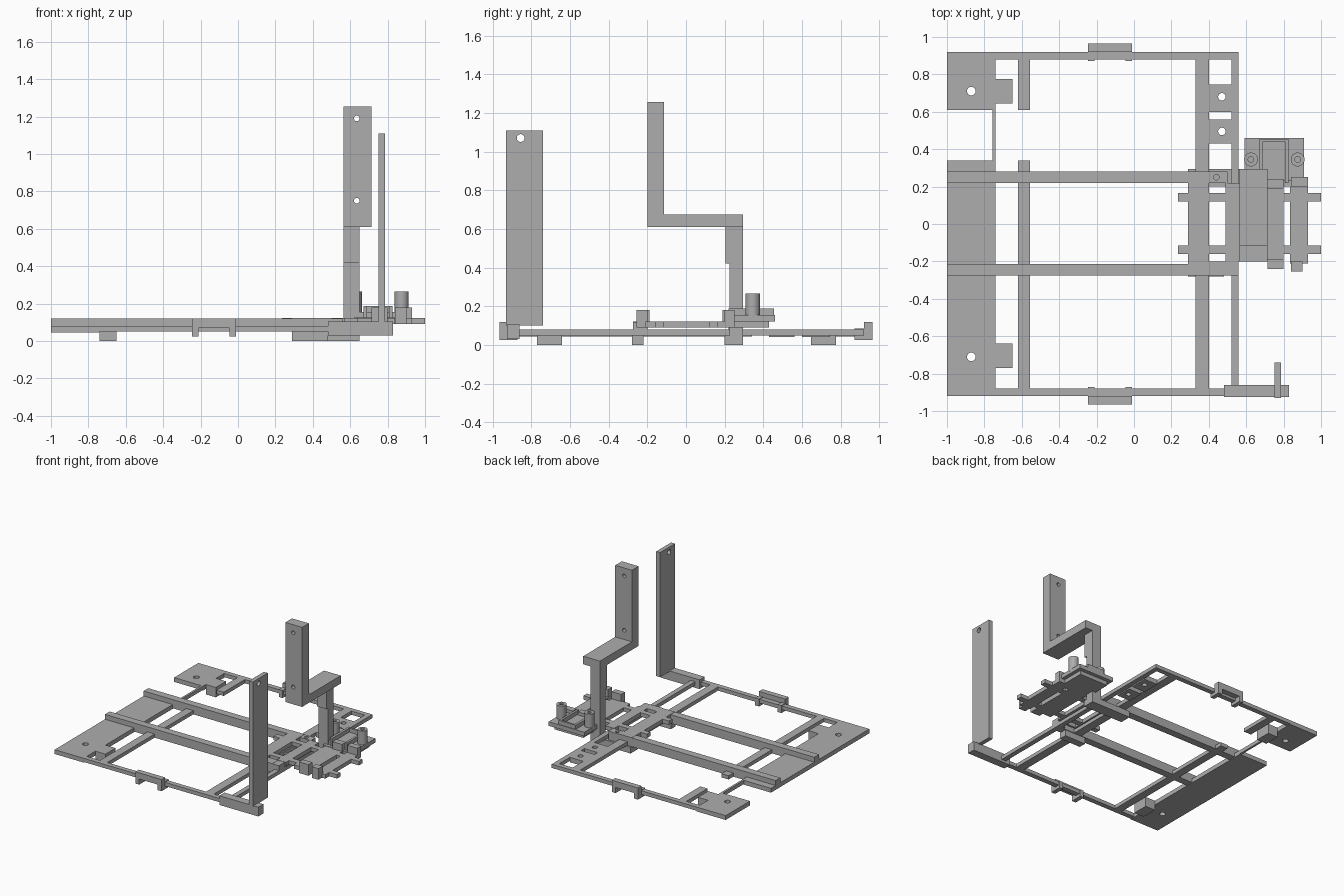
import bpy
from mathutils import Vector

cube = bpy.data.objects.get("Cube")
if cube:
    bpy.data.objects.remove(cube, do_unlink=True)

grey = bpy.data.materials.new("plain grey")
grey.use_nodes = True
tone = (0.42, 0.42, 0.42, 1)
grey.diffuse_color = tone
next(n for n in grey.node_tree.nodes
     if n.type == 'BSDF_PRINCIPLED').inputs["Base Color"].default_value = tone


def box(name, x, y, z):
    """Box from ranges along each axis."""
    bpy.ops.mesh.primitive_cube_add(size=1)
    ob = bpy.context.object
    ob.name = name
    lo, hi = Vector((x[0], y[0], z[0])), Vector((x[1], y[1], z[1]))
    for v in ob.data.vertices:
        v.co = Vector([(lo[i] + hi[i]) / 2 + v.co[i] * (hi[i] - lo[i]) for i in range(3)])
    ob.data.materials.append(grey)
    return ob


def rod(name, at, radius, depth, axis='Z'):
    turn = {'X': (0, 1.5708, 0), 'Y': (1.5708, 0, 0), 'Z': (0, 0, 0)}[axis]
    bpy.ops.mesh.primitive_cylinder_add(vertices=32, radius=radius, depth=depth,
                                        location=at, rotation=turn)
    ob = bpy.context.object
    ob.name = name
    ob.data.materials.append(grey)
    return ob


def drill(ob, at, radius, axis='Z', depth=0.4):
    """Cut a round hole through one part."""
    cutter = rod("hole_cutter", at, radius, depth, axis)
    cutter.hide_render = True
    mod = ob.modifiers.new("hole", 'BOOLEAN')
    mod.operation = 'DIFFERENCE'
    mod.solver = 'EXACT'
    mod.object = cutter
    bpy.context.view_layer.objects.active = ob
    bpy.ops.object.modifier_apply(modifier=mod.name)
    bpy.data.objects.remove(cutter, do_unlink=True)


base = (0.05, 0.08)

# Side plates with mounting holes and footed tabs
plate = box("front_plate", (-1, -0.74), (-0.92, 0.34), (0.045, 0.08))
drill(plate, (-0.87, -0.71, 0.06), 0.023)
plate = box("back_plate", (-1, -0.74), (0.61, 0.92), (0.045, 0.08))
drill(plate, (-0.87, 0.71, 0.06), 0.023)
box("plate_link", (-0.757, -0.74), (0.34, 0.61), base)
for y in ((-0.77, -0.64), (0.645, 0.775)):
    box("plate_tab_foot", (-0.74, -0.65), y, (0, 0.08))

# Outer frame and cross bars
box("front_rail", (-0.74, 0.56), (-0.92, -0.88), base)
box("back_rail", (-0.74, 0.56), (0.88, 0.92), base)
box("inner_bar_front", (-0.62, -0.555), (-0.88, 0.34), base)
box("inner_bar_back", (-0.62, -0.555), (0.61, 0.88), base)
box("middle_bar", (0.33, 0.40), (-0.88, 0.88), base)
box("outer_bar", (0.52, 0.56), (-0.88, 0.88), base)
for y, hole in (((0.60, 0.745), 0.68), ((0.43, 0.56), 0.495)):
    tab = box("drilled_bridge", (0.40, 0.52), y, (0.04, 0.08))
    drill(tab, (0.47, hole, 0.06), 0.02)

# Long beams and their feet
back_beam = box("back_beam", (-1, 0.50), (0.22, 0.28), (0.05, 0.12))
front_beam = box("front_beam", (-1, 0.50), (-0.275, -0.215), (0.05, 0.12))
for x in (0.33, 0.44):
    drill(back_beam, (x, 0.25, 0.1), 0.015)
drill(front_beam, (0.44, -0.245, 0.1), 0.015)
box("back_beam_foot", (0.29, 0.65), (0.20, 0.295), (0, 0.05))
box("front_beam_foot", (0.29, 0.48), (-0.28, -0.22), (0, 0.05))

# Clips on the front and back rails
for s in (-1, 1):
    def span(a, b):
        return tuple(sorted((s * a, s * b)))
    box("clip_bridge", (-0.245, -0.01), span(0.92, 0.965), (0.07, 0.12))
    for x in ((-0.245, -0.21), (-0.045, -0.01)):
        box("clip_leg", x, span(0.92, 0.965), (0.025, 0.12))
        box("clip_hook", x, span(0.872, 0.92), (0.025, 0.085))

# Tall blade on its mounting block
box("blade_block", (0.48, 0.83), (-0.925, -0.86), (0.03, 0.105))
blade = box("tall_blade", (0.75, 0.785), (-0.93, -0.74), (0.10, 1.11))
drill(blade, (0.77, -0.855, 1.07), 0.02, 'X')

# Cranked arm
box("arm_column", (0.565, 0.65), (0.225, 0.295), (0.0, 0.42))
box("arm_column_upper", (0.565, 0.65), (0.205, 0.295), (0.42, 0.62))
box("arm_shelf", (0.565, 0.715), (-0.115, 0.295), (0.61, 0.675))
upright = box("arm_upright", (0.565, 0.715), (-0.2, -0.115), (0.61, 1.255))
for z in (0.75, 1.19):
    drill(upright, (0.635, -0.16, z), 0.015, 'Y')

# Slatted platform
deck = (0.09, 0.122)
for y in ((0.12, 0.165), (-0.16, -0.115)):
    box("platform_bar", (0.235, 1.0), y, deck)
for x, y in (((0.29, 0.40), (-0.27, 0.28)), ((0.49, 0.57), (-0.2, 0.22)),
             ((0.64, 0.80), (-0.2, 0.22)), ((0.835, 0.93), (-0.21, 0.25))):
    box("platform_slat", x, y, deck)
box("slat_link", (0.40, 0.50), (-0.275, -0.2), deck)
box("corner_peg", (0.50, 0.56), (-0.275, -0.2), (0.05, 0.12))
for x, y in (((0.715, 0.80), (-0.24, -0.19)), ((0.84, 0.90), (-0.255, -0.2)),
             ((0.715, 0.80), (0.19, 0.24)), ((0.84, 0.93), (0.20, 0.25))):
    box("platform_peg", x, y, (0.09, 0.18))

# Tray with two hollow posts
box("tray_underside", (0.62, 0.88), (0.20, 0.43), (0.09, 0.125))
box("tray_floor", (0.59, 0.91), (0.23, 0.46), (0.122, 0.155))
for x in ((0.67, 0.69), (0.807, 0.825)):
    box("tray_wall", x, (0.22, 0.455), (0.122, 0.188))
box("tray_back_wall", (0.67, 0.825), (0.44, 0.455), (0.122, 0.188))
for x in (0.625, 0.875):
    post = rod("tray_post", (x, 0.345, 0.205), 0.037, 0.12)
    drill(post, (x, 0.345, 0.205), 0.015)
    bpy.ops.object.select_all(action='DESELECT')
    post.select_set(True)
    bpy.context.view_layer.objects.active = post
    bpy.ops.object.shade_smooth_by_angle()
